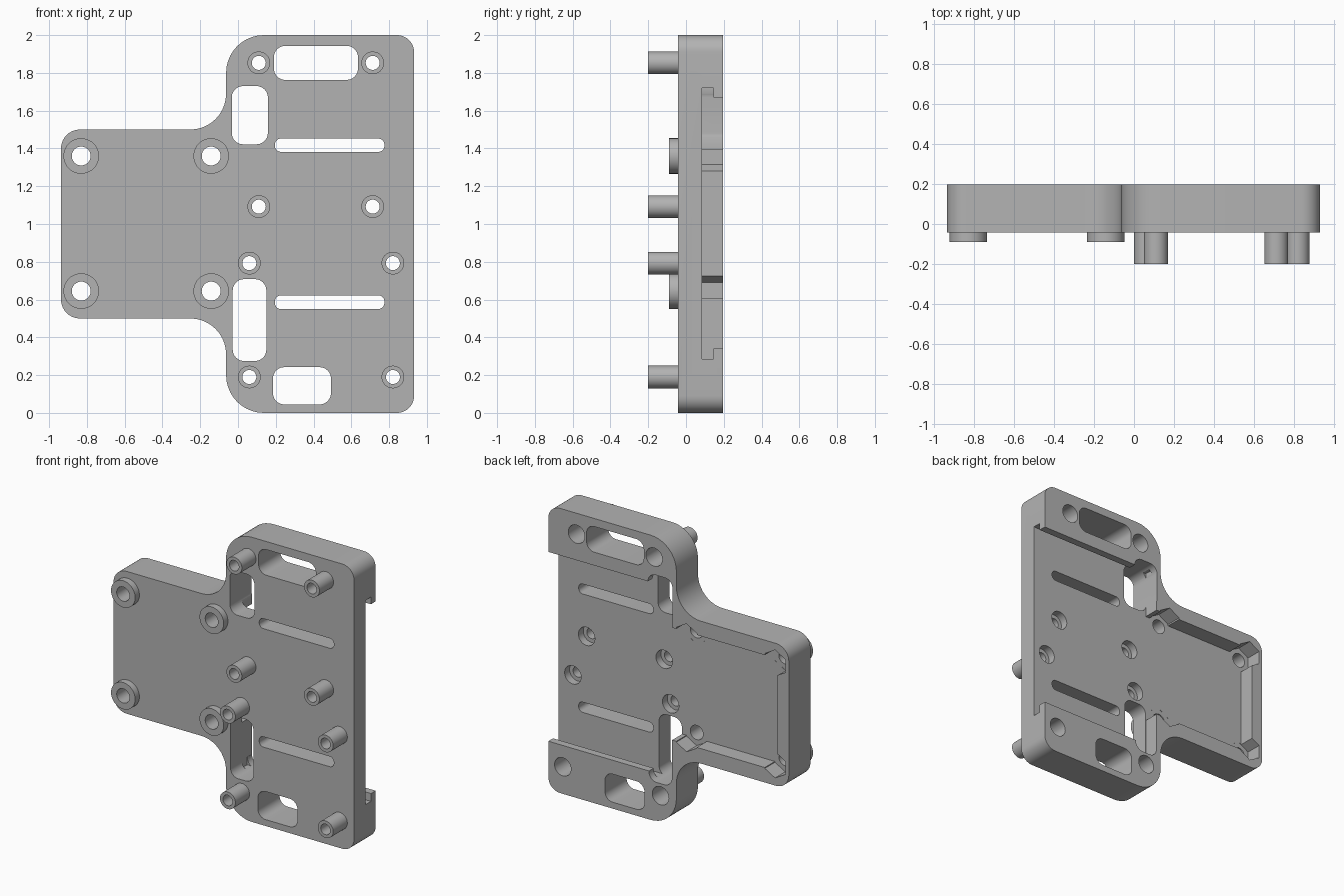
import bpy, bmesh, math
from mathutils import Vector

if "Cube" in bpy.data.objects:
    bpy.data.objects.remove(bpy.data.objects["Cube"], do_unlink=True)

grey = bpy.data.materials.new("plain grey")
grey.use_nodes = True
colour = (0.45, 0.45, 0.45, 1)
grey.diffuse_color = colour
grey.node_tree.nodes["Principled BSDF"].inputs["Base Color"].default_value = colour

FRONT, FLOOR, BACK, OUT = -0.043, 0.085, 0.197, 0.4


def rounded(corners, steps=10):
    """Outline of right-angled corners (x, z, radius)."""
    pts = []
    for i, (x, z, r) in enumerate(corners):
        p = Vector((x, z))
        if r == 0:
            pts.append(p)
            continue
        before = (Vector(corners[i - 1][:2]) - p).normalized()
        after = (Vector(corners[(i + 1) % len(corners)][:2]) - p).normalized()
        centre = p + r * (before + after)
        for k in range(steps + 1):
            t = math.pi / 2 * k / steps
            pts.append(centre - r * (after * math.cos(t) + before * math.sin(t)))
    return pts


def rect(x0, x1, z0, z1, r=0):
    return rounded([(x0, z0, r), (x1, z0, r), (x1, z1, r), (x0, z1, r)])


def ring(x, z, r, n=40):
    angles = [math.pi / 2 + math.tau * k / n for k in range(n)]
    return [Vector((x + r * math.cos(a), z + r * math.sin(a))) for a in angles]


def prism(name, outline, y0, y1):
    """Extrude an x-z outline from y0 to y1."""
    bm = bmesh.new()
    face = bm.faces.new([bm.verts.new((p.x, y0, p.y)) for p in outline])
    new = bmesh.ops.extrude_face_region(bm, geom=[face])["geom"]
    moved = [v for v in new if isinstance(v, bmesh.types.BMVert)]
    bmesh.ops.translate(bm, verts=moved, vec=(0, y1 - y0, 0))
    bmesh.ops.recalc_face_normals(bm, faces=bm.faces)
    mesh = bpy.data.meshes.new(name)
    bm.to_mesh(mesh)
    bm.free()
    mesh.materials.append(grey)
    obj = bpy.data.objects.new(name, mesh)
    bpy.context.collection.objects.link(obj)
    return obj


# Plate with a side arm
plate = prism("mounting_plate", rounded([
    (0.932, 0, 0.09), (0.932, 2, 0.09), (-0.063, 2, 0.2), (-0.063, 1.5, 0.19),
    (-0.937, 1.5, 0.1), (-0.937, 0.5, 0.1), (-0.063, 0.5, 0.19), (-0.063, 0, 0.2)]),
    FRONT, BACK)


def combine(outline, y0, y1, operation="DIFFERENCE"):
    tool = prism("helper", outline, y0, y1)
    tool.hide_render = True
    mod = plate.modifiers.new("combine", "BOOLEAN")
    mod.operation, mod.solver, mod.object = operation, "EXACT", tool
    bpy.context.view_layer.objects.active = plate
    bpy.ops.object.modifier_apply(modifier=mod.name)
    bpy.data.objects.remove(tool, do_unlink=True)


# Back pocket, its undercut rails and the arm pocket
combine(rect(-0.03, 1.1, 0.34, 1.67), FLOOR, OUT)
combine(rect(-0.03, 1.1, 0.285, 1.72), FLOOR, 0.145)
combine(rect(-0.85, 0.2, 0.605, 1.395), FLOOR, OUT)

# Windows and slots right through
for x0, x1, z0, z1, r in [
        (0.19, 0.635, 1.763, 1.943, 0.06), (0.185, 0.492, 0.045, 0.242, 0.06),
        (-0.033, 0.158, 1.422, 1.73, 0.06), (-0.028, 0.15, 0.275, 0.708, 0.06),
        (0.195, 0.775, 1.382, 1.452, 0.032), (0.195, 0.775, 0.55, 0.622, 0.032)]:
    combine(rect(x0, x1, z0, z1, r), -OUT, OUT)

# Slim standoffs, bored through and counterbored from the back
for x, z in [(0.11, 1.853), (0.713, 1.853), (0.11, 1.092), (0.713, 1.092),
             (0.06, 0.793), (0.82, 0.793), (0.06, 0.19), (0.82, 0.19)]:
    combine(ring(x, z, 0.06), -0.2, 0, "UNION")
    combine(ring(x, z, 0.037), -OUT, OUT)
    combine(ring(x, z, 0.064), 0.03, OUT)

# Wide arm bosses with hexagonal nut recesses
for x in (-0.83, -0.142):
    for z in (1.36, 0.645):
        combine(ring(x, z, 0.094), -0.09, 0, "UNION")
        combine(ring(x, z, 0.05), -OUT, OUT)
        combine(ring(x, z, 0.092, 6), FLOOR - 0.001, OUT)

bpy.ops.object.select_all(action="DESELECT")
plate.select_set(True)
bpy.context.view_layer.objects.active = plate
bpy.ops.object.shade_smooth_by_angle(angle=math.radians(30))
